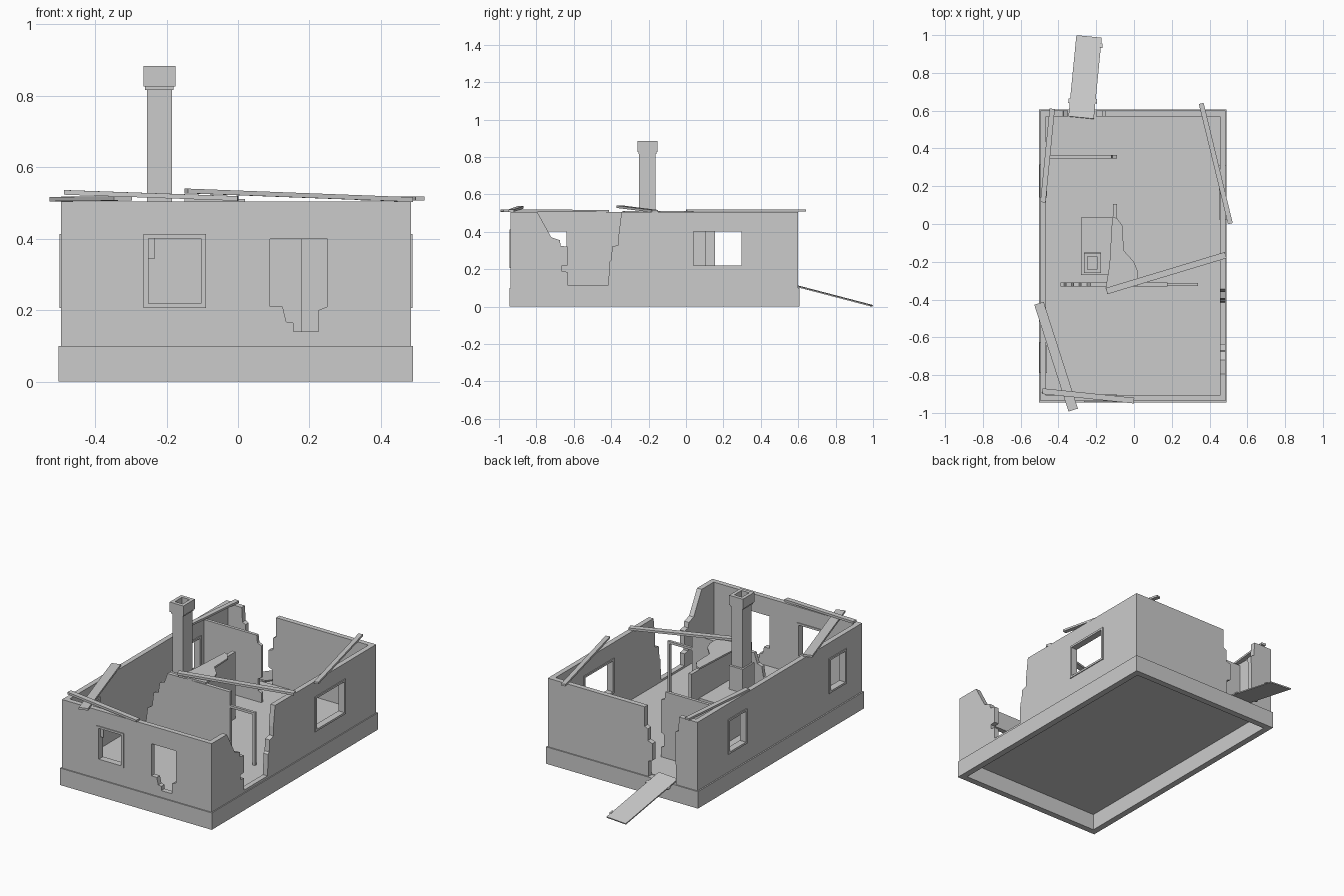
import bpy
import bmesh
from math import pi
from mathutils import Vector, Matrix

cube = bpy.data.objects.get("Cube")
if cube:
    bpy.data.objects.remove(cube, do_unlink=True)

grey = bpy.data.materials.new("plain grey")
grey.use_nodes = True
grey.diffuse_color = (0.6, 0.6, 0.6, 1)
grey.node_tree.nodes["Principled BSDF"].inputs["Base Color"].default_value = (0.6, 0.6, 0.6, 1)

TURN = {"x": (pi / 2, 0, pi / 2), "y": (pi / 2, 0, 0), "z": (0, 0, 0)}


def link(name, mesh):
    obj = bpy.data.objects.new(name, mesh)
    bpy.context.collection.objects.link(obj)
    mesh.materials.clear()
    mesh.materials.append(grey)
    return obj


def rect(a, b, c, d):
    return [(a, c), (b, c), (b, d), (a, d)]


def panel(name, axis, at, thick, *loops):
    """Extruded outline with holes, facing along an axis and centred at a position on it."""
    curve = bpy.data.curves.new(name, "CURVE")
    curve.dimensions = "2D"
    curve.fill_mode = "BOTH"
    curve.extrude = thick / 2
    for loop in loops:
        spline = curve.splines.new("POLY")
        spline.points.add(len(loop) - 1)
        for point, (u, v) in zip(spline.points, loop):
            point.co = (u, v, 0, 1)
        spline.use_cyclic_u = True
    temp = bpy.data.objects.new(name + "_outline", curve)
    bpy.context.collection.objects.link(temp)
    bpy.context.view_layer.update()
    graph = bpy.context.evaluated_depsgraph_get()
    mesh = bpy.data.meshes.new_from_object(temp.evaluated_get(graph))
    bpy.data.objects.remove(temp, do_unlink=True)
    obj = link(name, mesh)
    for poly in mesh.polygons:
        poly.use_smooth = False
    obj.rotation_euler = TURN[axis]
    obj.location["xyz".index(axis)] = at


def block(name, x0, x1, y0, y1, z0, z1):
    panel(name, "z", (z0 + z1) / 2, z1 - z0, rect(x0, x1, y0, y1))


def beam(name, start, end, width, height):
    """Box running from one point to another, lying flat."""
    a, b = Vector(start), Vector(end)
    along = (b - a).normalized()
    side = Vector((0, 0, 1)).cross(along).normalized()
    frame = Matrix((along, side, along.cross(side))).transposed().to_4x4()
    bm = bmesh.new()
    size = Matrix.Diagonal(((b - a).length, width, height, 1))
    bmesh.ops.create_cube(bm, size=1, matrix=Matrix.Translation((a + b) / 2) @ frame @ size)
    mesh = bpy.data.meshes.new(name)
    bm.to_mesh(mesh)
    bm.free()
    link(name, mesh)


def window_frame(name, axis, at, a, b):
    panel(name, axis, at, 0.04, rect(a, b, 0.207, 0.413),
          rect(a + 0.014, b - 0.014, 0.219, 0.401))


LOW, TOP, T = 0.097, 0.505, 0.03

# Foundation skirt and thin floor
panel("foundation", "z", 0.05, 0.1, rect(-0.503, 0.49, -0.945, 0.607),
      rect(-0.466, 0.453, -0.908, 0.57))
block("floor", -0.466, 0.453, -0.908, 0.57, LOW, 0.104)

# Front wall with a window and a broken opening
hole = [(0.09, 0.4), (0.09, 0.21), (0.125, 0.21), (0.135, 0.168), (0.155, 0.165),
        (0.155, 0.14), (0.225, 0.14), (0.225, 0.2), (0.25, 0.21), (0.25, 0.4)]
panel("front_wall", "y", -0.923, T, rect(-0.495, 0.484, LOW, TOP),
      rect(-0.255, -0.1, 0.212, 0.408), hole)
window_frame("front_window_frame", "y", -0.923, -0.265, -0.09)
block("front_window_shard", -0.252, -0.232, -0.927, -0.919, 0.345, 0.402)

# Back wall, split by the doorway
panel("back_wall_left", "y", 0.585, T, [
    (0.484, LOW), (0.484, TOP), (-0.15, TOP), (-0.15, 0.39), (-0.17, 0.38), (-0.17, 0.31),
    (-0.2, 0.3), (-0.2, 0.2), (-0.175, 0.19), (-0.175, LOW)])
panel("back_wall_right", "y", 0.585, T, [
    (-0.495, LOW), (-0.495, TOP), (-0.375, TOP), (-0.37, 0.42), (-0.35, 0.41), (-0.355, LOW)])

# Right wall with two windows
panel("right_wall", "x", -0.48, T, rect(-0.908, 0.57, LOW, TOP),
      rect(-0.78, -0.636, 0.212, 0.408), rect(0.15, 0.305, 0.212, 0.408))
window_frame("right_front_window_frame", "x", -0.48, -0.79, -0.626)
window_frame("right_back_window_frame", "x", -0.48, 0.14, 0.315)

# Left wall with a collapsed stretch and a window
panel("left_wall", "x", 0.469, T, [
    (-0.908, LOW), (-0.908, TOP), (-0.795, TOP), (-0.72, 0.37), (-0.675, 0.355), (-0.67, 0.325),
    (-0.634, 0.32), (-0.634, 0.22), (-0.666, 0.217), (-0.666, 0.19), (-0.634, 0.185),
    (-0.634, 0.115), (-0.415, 0.115), (-0.41, 0.24), (-0.4, 0.25), (-0.395, 0.32),
    (-0.36, 0.33), (-0.36, 0.385), (-0.345, TOP), (0.57, TOP), (0.57, LOW)],
    rect(0.036, 0.3, 0.212, 0.408))
window_frame("left_window_frame", "x", 0.469, 0.025, 0.31)

# Inner walls
panel("front_partition", "y", -0.32, 0.022, [
    (-0.39, LOW), (-0.39, 0.17), (-0.37, 0.18), (-0.36, 0.26), (-0.33, 0.28), (-0.32, 0.36),
    (-0.29, 0.37), (-0.28, 0.43), (-0.25, 0.44), (-0.23, 0.498), (0.178, 0.498), (0.178, LOW)])
panel("partition_door_frame", "y", -0.32, 0.016, [
    (0.178, 0.402), (0.178, 0.416), (0.34, 0.416), (0.34, LOW), (0.326, LOW), (0.326, 0.402)])
panel("back_partition", "y", 0.355, 0.018, [
    (-0.465, LOW), (-0.465, 0.495), (-0.12, 0.495), (-0.115, 0.45), (-0.09, 0.44),
    (-0.09, 0.25), (-0.11, 0.24), (-0.11, 0.17), (-0.09, 0.16), (-0.09, LOW)])
panel("middle_partition", "x", -0.1, 0.022, rect(-0.309, 0.105, LOW, 0.498))

# Remaining scrap of ceiling beside the partition
panel("ceiling_scrap", "z", 0.506, 0.01, [
    (-0.115, 0.04), (-0.09, 0.03), (-0.06, -0.01), (-0.055, -0.14), (0.0, -0.2),
    (0.02, -0.25), (0.02, -0.33), (-0.15, -0.34), (-0.13, -0.22)])

# Fireplace and hollow chimney
block("fireplace", -0.28, -0.111, -0.27, 0.035, LOW, 0.33)
block("chimney_shoulder", -0.265, -0.175, -0.26, -0.15, 0.33, 0.47)
flue = rect(-0.245, -0.195, -0.24, -0.173)
panel("chimney_stack", "z", 0.645, 0.35, rect(-0.255, -0.185, -0.25, -0.163), flue)
panel("chimney_collar", "z", 0.822, 0.01, rect(-0.26, -0.18, -0.255, -0.158), flue)
panel("chimney_cap", "z", 0.855, 0.058, rect(-0.265, -0.175, -0.26, -0.153), flue)

# Fallen roof beams resting on the walls
beam("right_back_beam", (-0.433, 0.61, 0.513), (-0.482, 0.115, 0.513), 0.028, 0.012)
beam("left_back_beam", (0.356, 0.638, 0.513), (0.51, 0.002, 0.513), 0.026, 0.012)
beam("cross_beam", (-0.145, -0.355, 0.534), (0.485, -0.165, 0.51), 0.034, 0.013)
beam("right_front_beam", (-0.503, -0.42, 0.511), (-0.322, -0.985, 0.513), 0.052, 0.012)
beam("front_beam", (-0.485, -0.885, 0.53), (0.0, -0.935, 0.513), 0.03, 0.013)

# Door lying as a ramp at the back, with the stubs of its hinges
door_top, door_foot = Vector((-0.28, 0.563, 0.117)), Vector((-0.238, 0.992, 0.005))
beam("fallen_door", door_top, door_foot, 0.135, 0.007)
for name, along, side in (("upper_right", 0.18, -0.07), ("upper_left", 0.18, 0.07),
                          ("lower_left", 0.86, 0.07)):
    mid = door_top.lerp(door_foot, along) + Vector((side, 0, 0))
    beam("door_hinge_" + name, mid, mid + Vector((0.002, 0.022, -0.006)), 0.012, 0.007)
